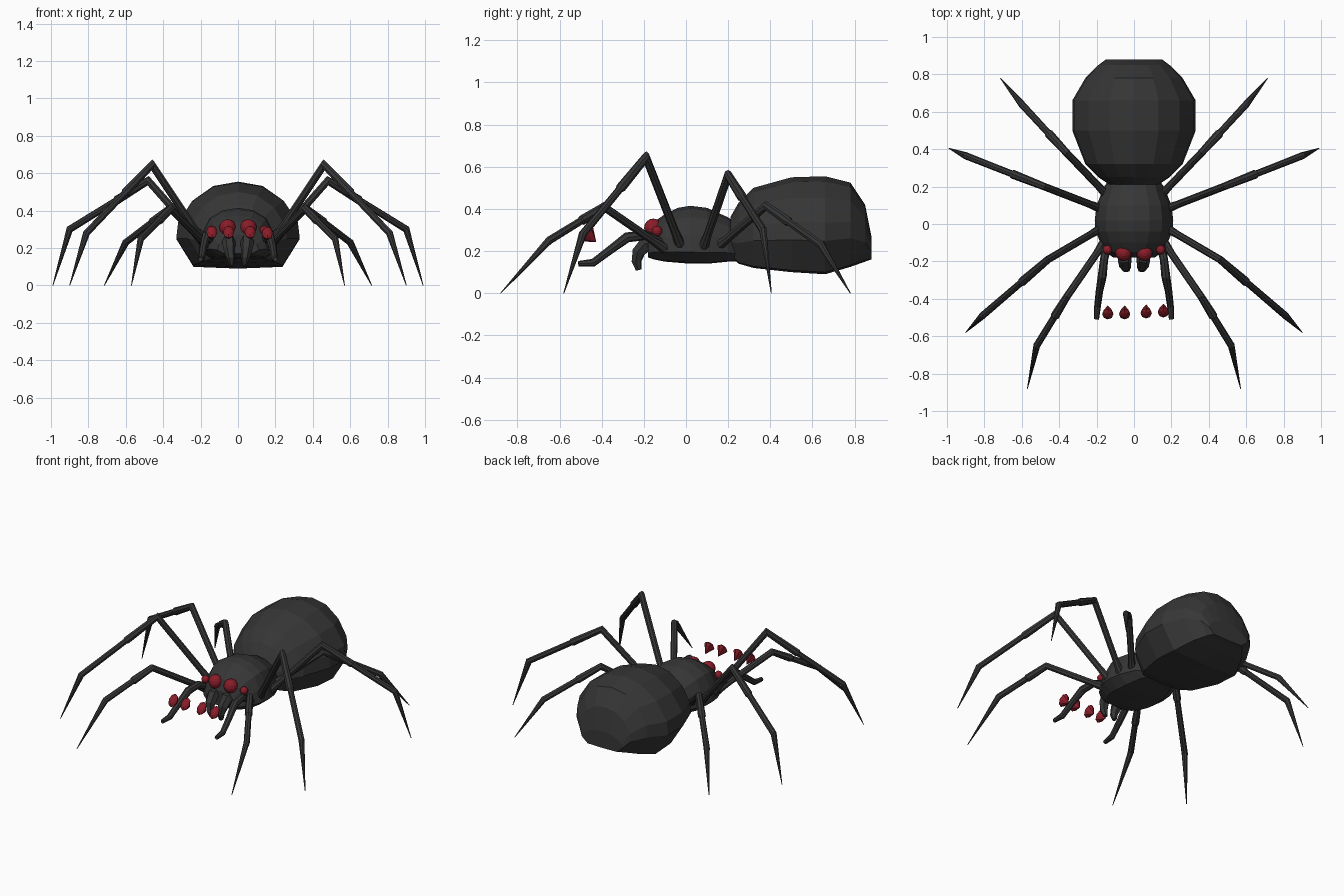
import bpy, bmesh, math
from mathutils import Vector

if "Cube" in bpy.data.objects:
    bpy.data.objects.remove(bpy.data.objects["Cube"])


def material(name, color):
    m = bpy.data.materials.new(name)
    m.use_nodes = True
    m.diffuse_color = (*color, 1)
    m.node_tree.nodes["Principled BSDF"].inputs["Base Color"].default_value = (*color, 1)
    return m


CHARCOAL = material("charcoal", (0.037, 0.037, 0.037))
RED = material("dark red", (0.25, 0.012, 0.022))


def finish(bm, name, mat):
    bmesh.ops.recalc_face_normals(bm, faces=bm.faces)
    mesh = bpy.data.meshes.new(name)
    bm.to_mesh(mesh)
    bm.free()
    mesh.materials.append(mat)
    ob = bpy.data.objects.new(name, mesh)
    bpy.context.collection.objects.link(ob)
    return ob


def skin(name, rings, mat):
    """Bridge successive rings of points and cap both ends."""
    bm = bmesh.new()
    rows = [[bm.verts.new(p) for p in ring] for ring in rings]
    n = len(rows[0])
    for a, b in zip(rows, rows[1:]):
        for i in range(n):
            j = (i + 1) % n
            bm.faces.new((a[i], a[j], b[j], b[i]))
    bm.faces.new(rows[0])
    bm.faces.new(rows[-1])
    return finish(bm, name, mat)


def body(name, half, sections):
    """Loft a mirrored half profile along y; sections are y, half width, bottom, top."""
    outline = half + [(-x, z) for x, z in reversed(half) if x > 0]
    skin(name, [[(x * w, y, lo + (hi - lo) * z) for x, z in outline]
                for y, w, lo, hi in sections], CHARCOAL)


def limb(name, points, radii, side, sides=8):
    """Tapered mitred tube through points, mirrored by side."""
    pts = [Vector((x * side, y, z)) for x, y, z in points]
    span = pts[-1] - pts[0]
    u = Vector((-span.y, span.x, 0)).normalized()
    rings = []
    for i, (p, r) in enumerate(zip(pts, radii)):
        before = (p - pts[max(i - 1, 0)]).normalized()
        after = (pts[min(i + 1, len(pts) - 1)] - p).normalized()
        t = (before + after).normalized()
        miter = 1 / max(t.dot(after if after.length else before), 0.7)
        v = t.cross(u).normalized()
        rings.append([p + u * r * math.cos(a) + v * r * miter * math.sin(a)
                      for a in (2 * math.pi * k / sides for k in range(sides))])
    skin(name, rings, CHARCOAL)


# Abdomen and head section
body("abdomen",
     [(0, 0), (0.72, 0.02), (1, 0.34), (0.97, 0.53), (0.74, 0.78), (0.4, 0.95), (0, 1)],
     [(0.21, 0.13, 0.18, 0.36), (0.25, 0.19, 0.14, 0.43), (0.32, 0.26, 0.12, 0.5),
      (0.5, 0.33, 0.1, 0.55), (0.66, 0.33, 0.09, 0.555), (0.78, 0.26, 0.125, 0.525),
      (0.85, 0.19, 0.15, 0.42), (0.88, 0.15, 0.16, 0.27)])
body("head_section",
     [(0, 0), (0.7, 0.02), (1, 0.2), (0.92, 0.5), (0.72, 0.8), (0.4, 0.95), (0, 1)],
     [(-0.18, 0.11, 0.17, 0.27), (-0.15, 0.15, 0.16, 0.34), (-0.1, 0.18, 0.15, 0.375),
      (-0.04, 0.205, 0.145, 0.405), (0.02, 0.21, 0.14, 0.415), (0.1, 0.2, 0.14, 0.405),
      (0.2, 0.16, 0.15, 0.36), (0.24, 0.13, 0.15, 0.33)])

# Legs: root, peak, knee, tip
LEGS = {
    "front_leg": [(0.16, -0.1, 0.21), (0.36, -0.39, 0.41), (0.52, -0.65, 0.25), (0.57, -0.88, 0)],
    "second_leg": [(0.17, -0.02, 0.21), (0.46, -0.19, 0.645), (0.81, -0.49, 0.28), (0.9, -0.58, 0)],
    "third_leg": [(0.17, 0.08, 0.21), (0.48, 0.2, 0.56), (0.9, 0.365, 0.3), (0.99, 0.405, 0)],
    "rear_leg": [(0.14, 0.15, 0.22), (0.36, 0.38, 0.415), (0.6, 0.64, 0.23), (0.715, 0.78, 0)],
}
for label, side in (("left", 1), ("right", -1)):
    for name, path in LEGS.items():
        root, peak, knee, tip = (Vector(p) for p in path)
        joint = peak.lerp(knee, 0.4)
        limb(f"{label}_{name}",
             [root, root.lerp(peak, 0.2), peak, joint, joint.lerp(knee, 0.04), knee, tip],
             [0.026, 0.02, 0.02, 0.024, 0.018, 0.019, 0.002], side)
        # Hip joint
        bm = bmesh.new()
        bmesh.ops.create_icosphere(bm, subdivisions=1, radius=0.03)
        hip = finish(bm, f"{label}_{name}_hip", CHARCOAL)
        hip.location = (root.x * side, root.y, root.z)

    # Feelers and jaws
    limb(f"{label}_feeler",
         [(0.14, -0.1, 0.23), (0.16, -0.19, 0.275), (0.17, -0.28, 0.265),
          (0.185, -0.36, 0.205), (0.195, -0.44, 0.145), (0.2, -0.51, 0.14)],
         [0.024, 0.022, 0.024, 0.02, 0.018, 0.013], side)
    limb(f"{label}_jaw",
         [(0.05, -0.13, 0.24), (0.05, -0.19, 0.235), (0.047, -0.225, 0.195),
          (0.04, -0.235, 0.15), (0.035, -0.225, 0.11)],
         [0.035, 0.037, 0.032, 0.024, 0.014], side, 6)

    # Eyes
    for name, x, y, z, r in (("large_eye", 0.056, -0.155, 0.31, 0.044),
                             ("small_eye", 0.142, -0.138, 0.295, 0.025)):
        bm = bmesh.new()
        bmesh.ops.create_uvsphere(bm, u_segments=12, v_segments=8, radius=r)
        eye = finish(bm, f"{label}_{name}", RED)
        eye.location = (x * side, y, z)

# Detached eye caps: shallow dome in front, point behind
for i, (x, y, z) in enumerate(((-0.14, -0.48, 0.285), (-0.05, -0.48, 0.285),
                               (0.065, -0.475, 0.285), (0.157, -0.47, 0.28))):
    rings = [[(0.03 * r * math.cos(a), 0.043 * r * math.sin(a), h)
              for a in (math.pi * k / 4 for k in range(8))]
             for r, h in ((0.05, -0.055), (0.95, -0.005), (1, 0.003), (0.6, 0.014), (0.1, 0.018))]
    cap = skin(f"eye_cap_{i + 1}", rings, RED)
    cap.rotation_euler.x = math.radians(50)
    cap.location = (x, y, z)
